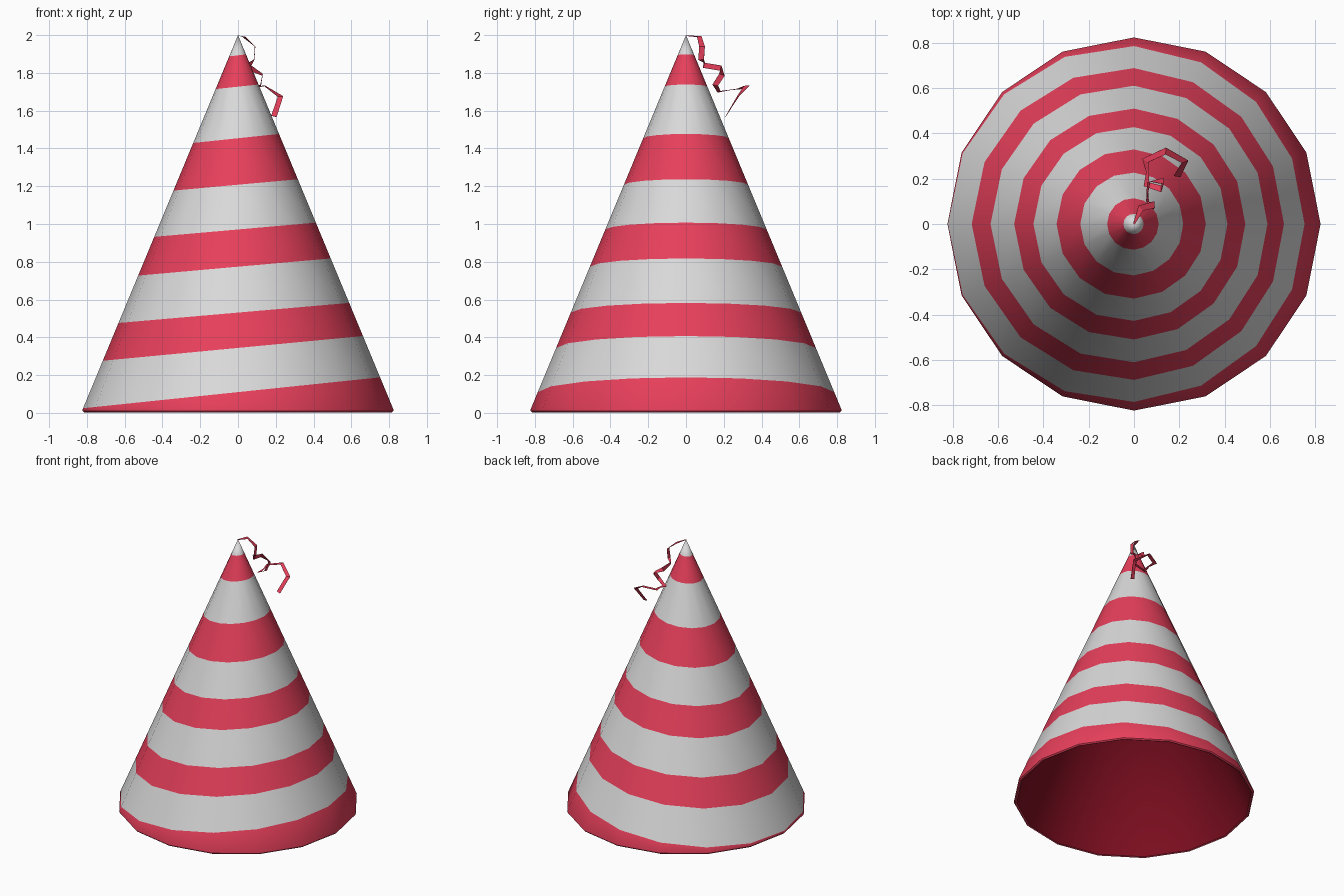
import bpy, bmesh, math
from mathutils import Vector

if "Cube" in bpy.data.objects:
    bpy.data.objects.remove(bpy.data.objects["Cube"])

SIDES = 16


def material(name, rgb):
    m = bpy.data.materials.new(name)
    m.diffuse_color = (*rgb, 1.0)
    m.use_nodes = True
    m.node_tree.nodes["Principled BSDF"].inputs["Base Color"].default_value = m.diffuse_color
    return m


RED = material("stripe red", (0.86, 0.054, 0.112))
WHITE = material("paper white", (0.70, 0.695, 0.70))
DARK = material("lining red", (0.22, 0.0045, 0.015))


def lathe(bm, profile):
    """Revolve (radius, z) points around z; radius 0 makes an apex."""
    rings = []
    for r, z in profile:
        if r == 0:
            rings.append([bm.verts.new((0, 0, z))] * SIDES)
        else:
            rings.append([bm.verts.new((r * math.cos(2 * math.pi * i / SIDES),
                                        r * math.sin(2 * math.pi * i / SIDES), z))
                          for i in range(SIDES)])
    for a, b in zip(rings, rings[1:]):
        for i in range(SIDES):
            j = (i + 1) % SIDES
            loop = []
            for v in (a[i], b[i], b[j], a[j]):
                if v not in loop:
                    loop.append(v)
            bm.faces.new(loop)


def finish(bm, name, mats, smooth=True):
    me = bpy.data.meshes.new(name)
    bm.to_mesh(me)
    bm.free()
    ob = bpy.data.objects.new(name, me)
    bpy.context.collection.objects.link(ob)
    for m in mats:
        me.materials.append(m)
    if smooth:
        bpy.ops.object.select_all(action='DESELECT')
        ob.select_set(True)
        bpy.context.view_layer.objects.active = ob
        bpy.ops.object.shade_smooth_by_angle(angle=math.radians(30))
    return ob


# Outer cone with rim, cut by tilted planes (height at centre, slope along x)
stripes = [(0.110, 0.104), (0.344, 0.095), (0.531, 0.087), (0.774, 0.089), (0.971, 0.088),
           (1.208, 0.091), (1.454, 0.105), (1.727, 0.105), (1.893, 0.12)]
bm = bmesh.new()
lathe(bm, [(0, 2.0), (0.823, 0.018), (0.822, 0.010), (0.814, 0.002), (0.803, 0.006)])
for c, s in stripes:
    bmesh.ops.bisect_plane(bm, geom=bm.verts[:] + bm.edges[:] + bm.faces[:], dist=1e-5,
                           plane_co=(0, 0, c), plane_no=Vector((-s, 0, 1)).normalized())
for f in bm.faces:
    p = f.calc_center_median()
    f.material_index = sum(p.z > c + s * p.x for c, s in stripes) % 2
finish(bm, "hat_cone", [RED, WHITE])

# Inner lining, facing inward
bm = bmesh.new()
lathe(bm, [(0.803, 0.006), (0, 1.95)])
finish(bm, "hat_lining", [DARK])

# Curled ribbon hanging from the tip: (point, direction of the ribbon's width)
path = [((0, 0, 1.997), (0, 1, 0)), ((0.03, 0.07, 1.992), (-0.5, 1, 0)),
        ((0.09, 0.085, 1.94), (0, 1, -0.1)), ((0.085, 0.08, 1.87), (0, 1, -0.2)),
        ((0.06, 0.095, 1.84), (0, 0.8, -0.8)), ((0.065, 0.185, 1.825), (0, 0.4, -1)),
        ((0.13, 0.19, 1.79), (0, 1, -0.4)), ((0.12, 0.155, 1.735), (0, 1, -0.3)),
        ((0.055, 0.175, 1.70), (0, 1, 0)), ((0.05, 0.28, 1.715), (-0.6, 1, 0)),
        ((0.14, 0.322, 1.732), (0.1, 1, 0.1)), ((0.225, 0.275, 1.675), (1, 0.3, 0)),
        ((0.19, 0.21, 1.57), (1, 0, 0))]
points = [Vector(p) for p, _ in path]
bm = bmesh.new()
pairs = []
for i, (p, (_, width)) in enumerate(zip(points, path)):
    t = (points[min(i + 1, len(points) - 1)] - points[max(i - 1, 0)]).normalized()
    w = Vector(width)
    side = (w - t * w.dot(t)).normalized() * (0.004 if i == 0 else 0.015)
    pairs.append((bm.verts.new(p - side), bm.verts.new(p + side)))
for (a, b), (c, d) in zip(pairs, pairs[1:]):
    bm.faces.new((a, b, d, c))
ribbon = finish(bm, "curled_ribbon", [RED], smooth=False)
mod = ribbon.modifiers.new("thickness", 'SOLIDIFY')
mod.thickness = 0.002
mod.offset = 0
